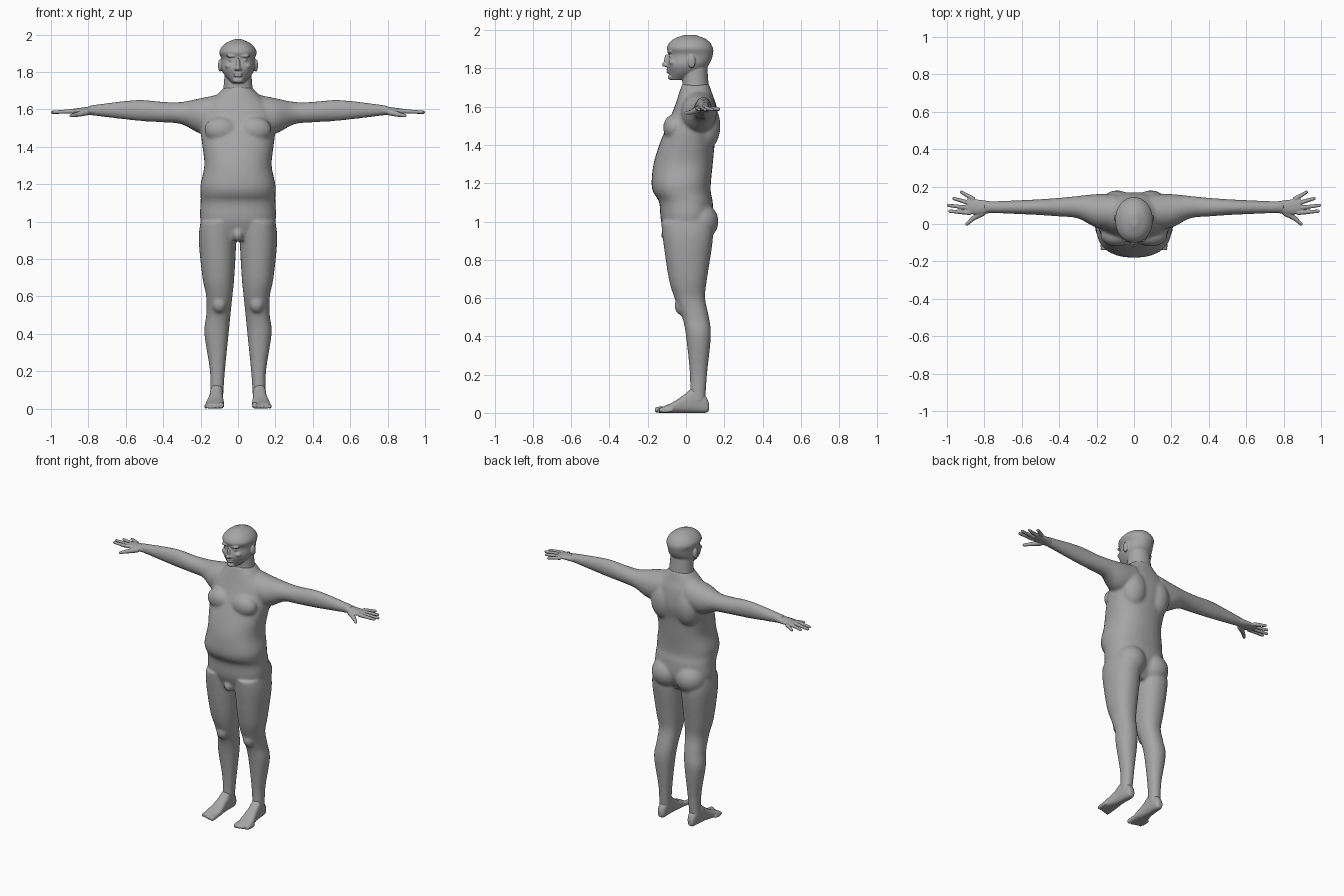
import bpy, bmesh, math
from mathutils import Vector, Matrix

cube = bpy.data.objects.get("Cube")
if cube:
    bpy.data.objects.remove(cube)

skin = bpy.data.materials.new("plain grey")
skin.use_nodes = True
shade = (.38, .38, .38, 1)
skin.diffuse_color = shade
shader = skin.node_tree.nodes["Principled BSDF"]
shader.inputs["Base Color"].default_value = shade
shader.inputs["Roughness"].default_value = .7

SIDES = {"left": 1, "right": -1}


def spline(rings, steps=4):
    """Smooth the ring list with a cardinal curve."""
    points = [Vector(ring) for ring in rings]
    points = [points[0], *points, points[-1]]
    smooth = []
    for before, start, end, after in zip(points, points[1:], points[2:], points[3:]):
        leave, arrive = (end - before) / 2, (after - start) / 2
        for step in range(steps):
            t = step / steps
            ease = t * t * (3 - 2 * t)
            smooth.append(start.lerp(end, ease) + leave * t * (1 - t) ** 2
                          - arrive * t * t * (1 - t))
    return smooth + [points[-1]]


def loft(bm, axis, rings, side=1, power=2, count=32):
    """Rings are (position on axis, low and high of the two other axes)."""
    across, along = [i for i in range(3) if i != axis]
    loops = []
    for position, low_a, high_a, low_b, high_b in spline(rings):
        loop = []
        for k in range(count):
            angle = math.tau * k / count
            u, v = (math.copysign(abs(f) ** (2 / power), f)
                    for f in (math.cos(angle), math.sin(angle)))
            co = Vector()
            co[axis] = position
            co[across] = (low_a + high_a + u * (high_a - low_a)) / 2
            co[along] = (low_b + high_b + v * (high_b - low_b)) / 2
            co.x *= side
            loop.append(bm.verts.new(co))
        loops.append(loop)
    faces = [bm.faces.new(loops[0]), bm.faces.new(loops[-1])]
    for lower, upper in zip(loops, loops[1:]):
        for k in range(count):
            faces.append(bm.faces.new((lower[k - 1], lower[k], upper[k], upper[k - 1])))
    bmesh.ops.recalc_face_normals(bm, faces=faces)


def mirrored_rings(profile):
    """Turn (height, half width, front, back) into symmetric rings."""
    return [(z, -half, half, front, back) for z, half, front, back in profile]


def blob(bm, centre, radii, side=1):
    """Ellipsoid."""
    x, y, z = centre
    place = Matrix.Translation((x * side, y, z)) @ Matrix.Diagonal((*radii, 1))
    bmesh.ops.create_uvsphere(bm, u_segments=24, v_segments=14, radius=1, matrix=place)


def pair(bm, centre, radii):
    """Ellipsoid on both sides of the body."""
    for side in SIDES.values():
        blob(bm, centre, radii, side)


def digit(bm, start, end, thick, thin, side):
    """Tapered finger or toe with round ends."""
    base, tip = (Vector((x * side, y, z)) for x, y, z in (start, end))
    turn = (tip - base).to_track_quat('Z', 'Y').to_matrix().to_4x4()
    bmesh.ops.create_cone(bm, cap_ends=True, segments=16, radius1=thick, radius2=thin,
                          depth=(tip - base).length,
                          matrix=Matrix.Translation((base + tip) / 2) @ turn)
    blob(bm, base, [thick] * 3)
    blob(bm, tip, [thin] * 3)


def finish(bm, name, voxel, iterations):
    """Fuse the overlapping forms of one part into a single smooth skin."""
    mesh = bpy.data.meshes.new(name)
    bm.to_mesh(mesh)
    bm.free()
    mesh.materials.append(skin)
    part = bpy.data.objects.new(name, mesh)
    bpy.context.collection.objects.link(part)
    fuse = part.modifiers.new("fuse", 'REMESH')
    fuse.mode = 'VOXEL'
    fuse.voxel_size = voxel
    fuse.use_smooth_shade = True
    soften = part.modifiers.new("soften", 'SMOOTH')
    soften.factor = .5
    soften.iterations = iterations


# Torso: height, half width, front, back
torso = [(.9, .14, -.09, .09), (1, .2, -.13, .14), (1.1, .2, -.14, .14),
         (1.15, .2, -.17, .13), (1.2, .2, -.18, .13), (1.3, .18, -.17, .14),
         (1.4, .19, -.14, .15), (1.5, .2, -.1, .17), (1.6, .18, -.06, .16),
         (1.66, .13, -.04, .14), (1.72, .07, -.02, .12)]
# Arm: x, front, back, bottom, top
arm = [(.1, -.03, .16, 1.47, 1.68), (.2, -.02, .16, 1.47, 1.66),
       (.3, .03, .15, 1.52, 1.64), (.4, .04, .14, 1.53, 1.64),
       (.55, .05, .13, 1.54, 1.65), (.8, .06, .12, 1.57, 1.62)]
# Leg: height, inner, outer, front, back
leg = [(1, .02, .2, -.13, .14), (.9, .01, .21, -.12, .14), (.7, .02, .19, -.09, .11),
       (.6, .03, .17, -.06, .1), (.5, .04, .17, -.02, .12), (.4, .05, .18, 0, .13),
       (.2, .07, .15, .02, .11), (.05, .08, .15, .02, .1)]

body = bmesh.new()
loft(body, 2, mirrored_rings(torso), power=2.3)
for side in SIDES.values():
    loft(body, 0, arm, side)
    loft(body, 2, leg, side, power=2.2)
# Groin, chest, shoulder blades, buttocks and knees
blob(body, (0, -.09, .93), (.03, .04, .04))
pair(body, (.09, -.06, 1.49), (.09, .06, .07))
pair(body, (.09, .1, 1.5), (.09, .08, .13))
pair(body, (.09, .07, 1), (.1, .1, .1))
pair(body, (.1, -.02, .56), (.04, .04, .05))
finish(body, "body", .008, 10)

# Neck and head: height, half width, front, back
neck = [(1.64, .1, -.03, .13), (1.7, .08, -.02, .12), (1.82, .07, -.02, .11)]
skull = [(1.74, .03, -.08, 0), (1.78, .07, -.09, .08), (1.82, .09, -.1, .12),
         (1.87, .09, -.09, .14), (1.91, .1, -.1, .14), (1.95, .07, -.07, .11),
         (1.975, .02, -.01, .05)]
head = bmesh.new()
for profile in (neck, skull):
    loft(head, 2, mirrored_rings(profile), power=2.1)
# Nose bridge, nose tip, lips and chin
blob(head, (0, -.1, 1.84), (.011, .015, .035))
blob(head, (0, -.11, 1.82), (.014, .016, .012))
for height in (1.78, 1.793):
    blob(head, (0, -.094, height), (.026, .009, .006))
blob(head, (0, -.08, 1.754), (.026, .016, .014))
# Brows, eyes, cheeks, nostrils and ears
pair(head, (.035, -.084, 1.885), (.03, .014, .008))
pair(head, (.034, -.078, 1.864), (.016, .012, .009))
pair(head, (.045, -.066, 1.832), (.026, .024, .018))
pair(head, (.013, -.1, 1.815), (.009, .011, .008))
pair(head, (.096, .03, 1.835), (.011, .02, .034))
finish(head, "head", .0045, 3)

# Palm: x, front, back, bottom, top
palm = [(.76, .06, .12, 1.567, 1.62), (.83, .05, .13, 1.573, 1.61),
        (.89, .055, .135, 1.578, 1.602)]
finger_lengths = [.105, .115, .095, .07]
# Foot: y, inner, outer, bottom, top
sole = [(.12, .1, .13, .01, .05), (.1, .085, .14, 0, .09), (.04, .08, .15, 0, .13),
        (-.01, .08, .155, 0, .095), (-.07, .075, .17, 0, .055), (-.14, .08, .18, 0, .025)]

for label, side in SIDES.items():
    hand = bmesh.new()
    loft(hand, 0, palm, side)
    # Fingers fan out from index to little finger
    for i, length in enumerate(finger_lengths):
        fan = .08 + .05 * i * i
        base = Vector((.88 - .002 * i * i, .06 + .025 * i, 1.59))
        tip = base + Vector((math.cos(fan), math.sin(fan), -.05)) * length
        digit(hand, base, tip, .0125, .009, side)
    # Thumb in two joints
    knuckle = (.86, .03, 1.572)
    digit(hand, (.81, .06, 1.585), knuckle, .018, .013, side)
    digit(hand, knuckle, (.893, 0, 1.566), .013, .009, side)
    finish(hand, label + "_hand", .004, 2)

    foot = bmesh.new()
    loft(foot, 1, sole, side, power=2.6)
    # Toes shrink and step back from the big toe
    for i in range(5):
        size = .016 if i == 0 else .012 - .0005 * i
        x, y = .09 + .02 * i, -.148 + .002 * i * i
        digit(foot, (x, y + .04, size + .004), (x, y, size), size, size, side)
    finish(foot, label + "_foot", .0045, 3)
